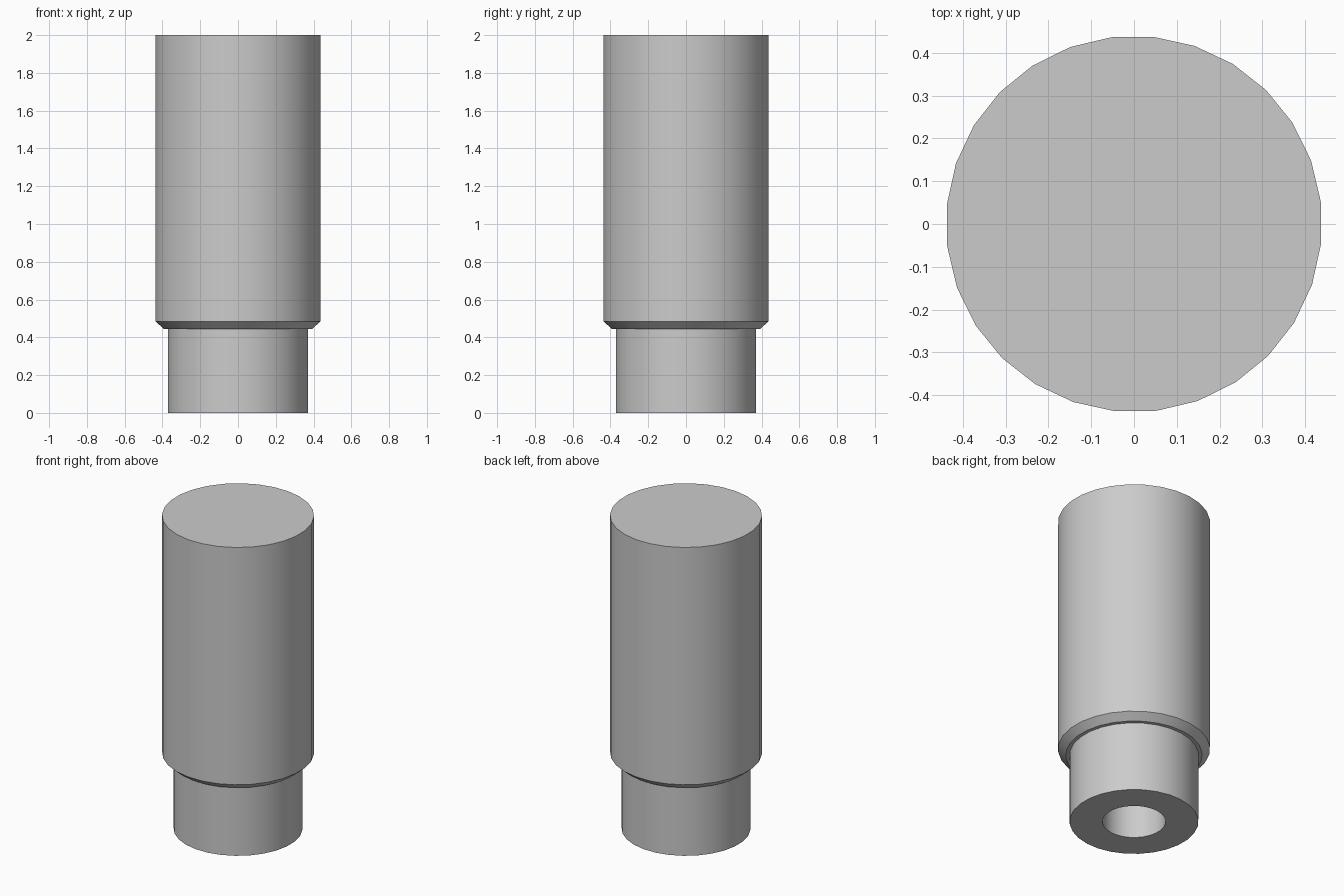
import bpy
import bmesh
from math import cos, sin, radians, tau

cube = bpy.data.objects.get("Cube")
if cube:
    bpy.data.objects.remove(cube)

grey = bpy.data.materials.new("plain grey")
grey.use_nodes = True
colour = (0.6, 0.6, 0.6, 1)
grey.diffuse_color = colour
grey.node_tree.nodes["Principled BSDF"].inputs["Base Color"].default_value = colour


def turned(name, profile, sides, turn):
    """Spin a (radius, height) profile around z, closing both ends."""
    bm = bmesh.new()
    rings = []
    for radius, z in profile:
        angles = [radians(turn) + tau * i / sides for i in range(sides)]
        rings.append([bm.verts.new((radius * cos(a), radius * sin(a), z)) for a in angles])
    for low, high in zip(rings, rings[1:]):
        for i in range(sides):
            j = (i + 1) % sides
            bm.faces.new((low[i], low[j], high[j], high[i]))
    bm.faces.new(rings[0])
    bm.faces.new(rings[-1])
    bmesh.ops.recalc_face_normals(bm, faces=bm.faces)
    mesh = bpy.data.meshes.new(name)
    bm.to_mesh(mesh)
    bm.free()
    mesh.materials.append(grey)
    obj = bpy.data.objects.new(name, mesh)
    bpy.context.collection.objects.link(obj)
    bpy.ops.object.select_all(action="DESELECT")
    obj.select_set(True)
    bpy.context.view_layer.objects.active = obj
    bpy.ops.object.shade_smooth_by_angle(angle=radians(30))
    return obj


# Wide solid body with a chamfered lower rim
turned("body", [(0.395, 0.445), (0.44, 0.485), (0.44, 2.0)], 28, 6.9)

# Narrow neck with a blind bore opening downward
turned("neck", [(0.183, 0.44), (0.183, 0), (0.373, 0), (0.373, 0.45)], 28, 6.9)
